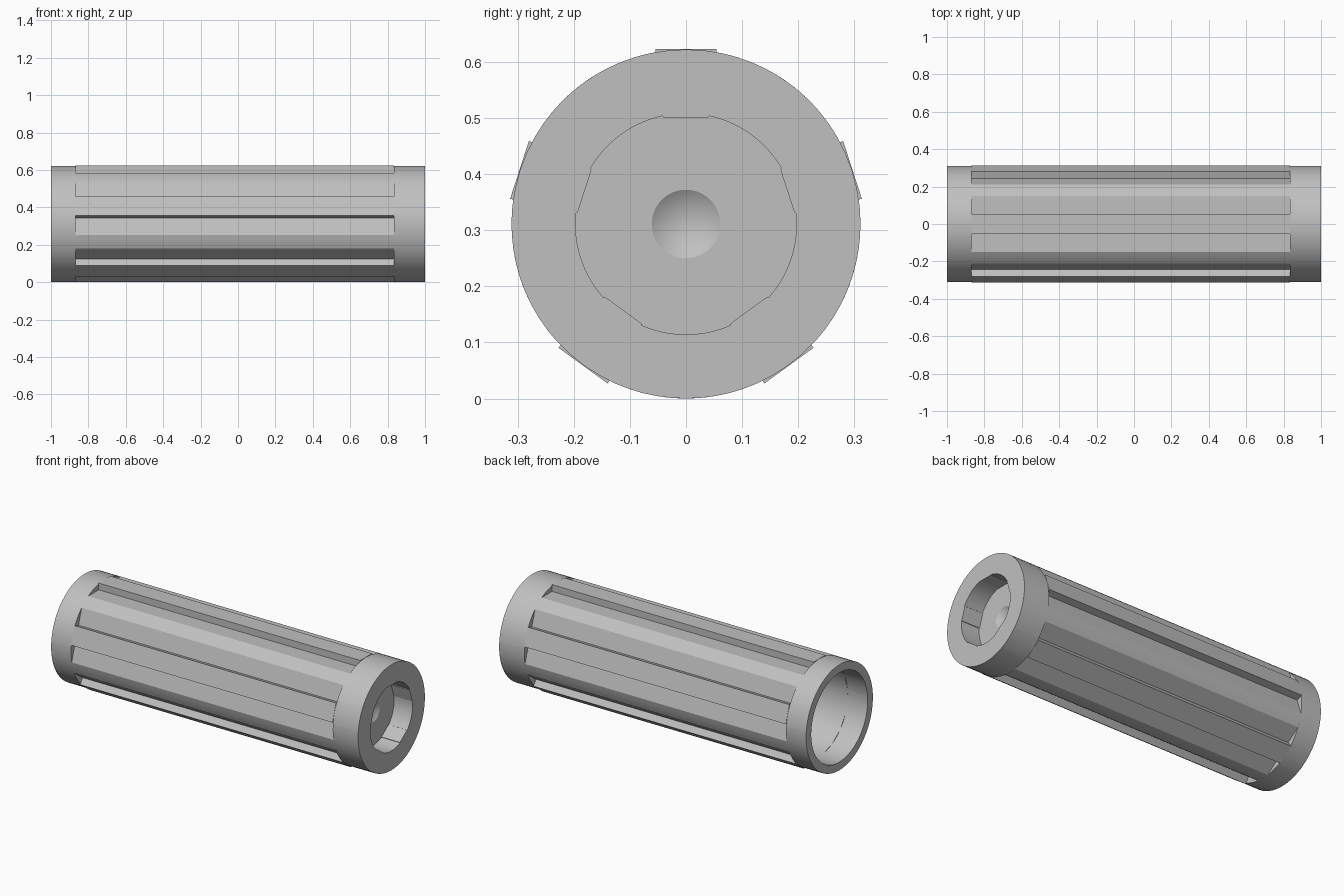
import bpy, bmesh
from math import radians, degrees, cos, sin, acos, atan2, hypot

cube = bpy.data.objects.get("Cube")
if cube:
    bpy.data.objects.remove(cube, do_unlink=True)

R = 0.311            # outer radius, also height of the axis
BORE = 0.263         # radius of the open bore
RIB, RIB_HALF = 0.312, 0.054   # rib top distance and half width
FLOOR = 0.272        # distance of the groove floors
KEY_R, KEY_FLAT, KEY_HALF = 0.197, 0.19, 0.04
X0, X1 = -0.87, 0.835          # ends of the ribbed section
SIDES = 5

grey = bpy.data.materials.new("light grey")
grey.use_nodes = True
colour = (0.53, 0.53, 0.53, 1)
grey.diffuse_color = colour
grey.node_tree.nodes["Principled BSDF"].inputs["Base Color"].default_value = colour


def around(sector):
    """Repeat one sector of (angle, radius) pairs around the axis."""
    return [(radians(90 + 360 / SIDES * k + a), r) for k in range(SIDES) for a, r in sector]


def polar(d, t):
    return degrees(atan2(t, d)), hypot(d, t)


def loft(name, loops):
    """Skin a list of (x, [(angle, radius)]) loops along the x axis."""
    bm = bmesh.new()
    rings = [[bm.verts.new((x, r * cos(a), R + r * sin(a))) for a, r in loop] for x, loop in loops]
    for p, q in zip(rings, rings[1:]):
        for j in range(len(p)):
            k = (j + 1) % len(p)
            bm.faces.new((p[j], p[k], q[k], q[j]))
    bmesh.ops.remove_doubles(bm, verts=bm.verts, dist=0.00002)
    mesh = bpy.data.meshes.new(name)
    bm.to_mesh(mesh)
    bm.free()
    mesh.materials.append(grey)
    obj = bpy.data.objects.new(name, mesh)
    bpy.context.collection.objects.link(obj)
    bpy.ops.object.select_all(action='DESELECT')
    obj.select_set(True)
    bpy.context.view_layer.objects.active = obj
    bpy.ops.object.shade_smooth_by_angle(angle=radians(20))
    return obj


# Keyed socket outline: five shallow flats joined by arcs
flat = degrees(atan2(KEY_HALF, KEY_FLAT))
key = [polar(KEY_FLAT, KEY_HALF * t) for t in (-1, -0.5, 0, 0.5, 1)]
steps = 10
key += [(flat + 0.3 + (71.4 - 2 * flat) * i / steps, KEY_R) for i in range(steps + 1)]


def circle(r):
    return around([(a, r) for a, _ in key])


# Open end: bore and left collar
loft("bore_and_left_collar", [
    (0.8, circle(0)), (0.8, circle(BORE)), (-1, circle(BORE)),
    (-1, circle(R)), (X0, circle(R)), (X0, circle(BORE))])

# Ribbed grip: flat ribs, flat groove floors, arcs between
edge = degrees(acos(FLOOR / R))
section = [polar(FLOOR, -RIB_HALF), polar(RIB, -RIB_HALF), polar(RIB, RIB_HALF), polar(FLOOR, RIB_HALF)]
section += [(edge + (72 - 2 * edge) * i / 3, R) for i in range(4)]
loft("ribbed_grip", [(X0, around(section)), (X1, around(section))])

# Closing faces of the ribs that rise just above the collars
for name, x, inner_first in (("left_rib_ends", X0, True), ("right_rib_ends", X1, False)):
    inner = around([(a, BORE) for a, _ in section])
    pair = [(x, inner), (x, around(section))]
    loft(name, pair if not inner_first else pair[::-1][::-1])
    if not inner_first:
        bpy.context.object.data.flip_normals()

# Right collar with keyed socket and conical centre dimple
loft("right_collar_and_socket", [
    (X1, circle(BORE)), (X1, circle(R)), (1, circle(R)), (1, around(key)),
    (0.88, around(key)), (0.88, circle(0.061)), (0.84, circle(0))])
